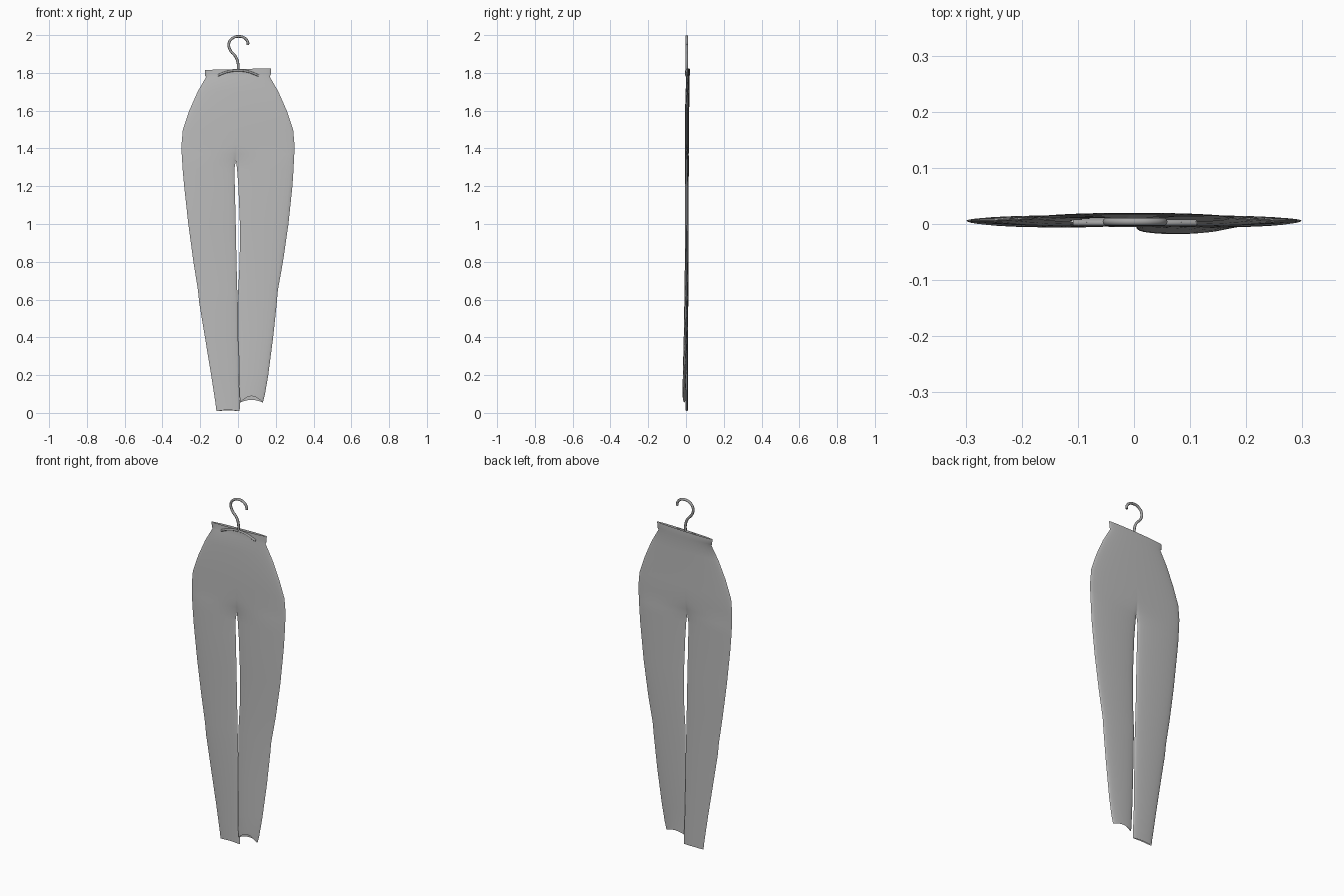
import bpy
import bmesh
from math import sin, cos, pi, sqrt

if "Cube" in bpy.data.objects:
    bpy.data.objects.remove(bpy.data.objects["Cube"])


def material(name, value):
    m = bpy.data.materials.new(name)
    m.use_nodes = True
    colour = (value, value, value, 1)
    m.diffuse_color = colour
    m.node_tree.nodes["Principled BSDF"].inputs["Base Color"].default_value = colour
    return m


fabric = material("grey fabric", 0.5)
metal = material("hanger grey", 0.36)

# Hip rows: height, half width, depth centre, half depth, pinch at the centre
HIP = [(1.82, .176, .011, .009, 0), (1.787, .174, .011, .009, 0),
       (1.78, .168, .010, .009, 0), (1.7, .214, .008, .010, 0),
       (1.6, .258, .006, .011, 0), (1.5, .292, .006, .011, 0),
       (1.42, .299, .006, .011, 0), (1.37, .298, .005, .010, .3),
       (1.34, .296, .005, .010, 1)]
CROTCH_X = -.011

# Leg rows: height, inner x, outer x, depth centre, half depth
RIGHT_LEG = [(1.29, -.019, -.293, .005, .010), (1.2, -.017, -.285, .004, .010),
             (1.0, -.012, -.263, .004, .010), (.8, -.008, -.236, .004, .009),
             (.65, -.004, -.212, .003, .009), (.58, -.001, -.205, .003, .009),
             (.4, .001, -.175, .003, .008), (.2, .004, -.142, .004, .007),
             (.05, .010, -.119, .004, .006), (.01, .009, -.114, .004, .006)]
LEFT_LEG = [(1.29, -.005, .294, .005, .010), (1.2, .002, .288, .004, .010),
            (1.0, .010, .267, .004, .010), (.8, .009, .238, .003, .009),
            (.65, .001, .211, .001, .009), (.58, .002, .205, .000, .009),
            (.4, .003, .186, -.003, .009), (.2, .005, .160, -.008, .009),
            (.1, .008, .143, -.010, .008), (.055, .011, .132, -.010, .008)]
COLUMNS = 12


def add_sheet(bm, leg, side, face, hem_lift):
    """One quarter of the trousers: left or right, front or back."""
    rows = []
    for z, width, centre, depth, pinch in HIP:
        inner = CROTCH_X * max(0, 1 - (z - 1.34) / .3)
        rows.append((z, inner, side * width, centre, depth, pinch))
    rows += [row + (1,) for row in leg]
    grid = []
    for i, (z, inner, outer, centre, depth, pinch) in enumerate(rows):
        line = []
        for j in range(COLUMNS + 1):
            u = (1 - cos(pi * j / COLUMNS)) / 2
            whole = sqrt(max(0, 1 - u * u))
            tube = sqrt(max(0, 1 - (2 * u - 1) ** 2))
            bulge = whole * (1 - pinch) + tube * pinch
            x = inner + (outer - inner) * u
            lift = hem_lift * sin(pi * u) if i == len(rows) - 1 else 0
            if i < 2:
                lift = .025 * x
            line.append(bm.verts.new((x, centre + face * depth * bulge, z + lift)))
        grid.append(line)
    for a, b in zip(grid, grid[1:]):
        for j in range(COLUMNS):
            bm.faces.new((a[j], a[j + 1], b[j + 1], b[j]))


# Trousers, hollow and open at waist and hems
bm = bmesh.new()
for face, left_lift, right_lift in ((-1, .034, .005), (1, .014, .002)):
    add_sheet(bm, LEFT_LEG, 1, face, left_lift)
    add_sheet(bm, RIGHT_LEG, -1, face, right_lift)
bmesh.ops.remove_doubles(bm, verts=bm.verts, dist=.0002)
bmesh.ops.recalc_face_normals(bm, faces=bm.faces)
mesh = bpy.data.meshes.new("trousers")
bm.to_mesh(mesh)
bm.free()
mesh.materials.append(fabric)
trousers = bpy.data.objects.new("trousers", mesh)
bpy.context.collection.objects.link(trousers)


def rod(name, points, radius):
    curve = bpy.data.curves.new(name, "CURVE")
    curve.dimensions = "3D"
    curve.bevel_depth = radius
    curve.bevel_resolution = 3
    curve.resolution_u = 8
    curve.use_fill_caps = True
    spline = curve.splines.new("BEZIER")
    spline.bezier_points.add(len(points) - 1)
    for p, co in zip(spline.bezier_points, points):
        p.co = co
        p.handle_left_type = p.handle_right_type = "AUTO"
    curve.materials.append(metal)
    obj = bpy.data.objects.new(name, curve)
    bpy.context.collection.objects.link(obj)
    return obj


# Hanger hook and the curved bar across the waist
hook_outline = [(0, 1.81), (0, 1.85), (-.012, 1.885), (-.042, 1.922),
                (-.047, 1.96), (-.025, 1.986), (.005, 1.993),
                (.036, 1.984), (.052, 1.962), (.052, 1.948)]
hook = rod("hanger_hook", [(x, .004, z) for x, z in hook_outline], .007)
bar = rod("hanger_bar", [(x, .002, 1.813 - 2.3 * x * x)
                         for x in (-.107, -.055, 0, .055, .11)], .006)

# Smooth shading, keeping the folded edges sharp
bpy.ops.object.select_all(action="DESELECT")
for obj in (trousers, hook, bar):
    obj.select_set(True)
bpy.context.view_layer.objects.active = trousers
bpy.ops.object.convert(target="MESH")
bpy.ops.object.shade_smooth_by_angle(angle=pi / 4)
